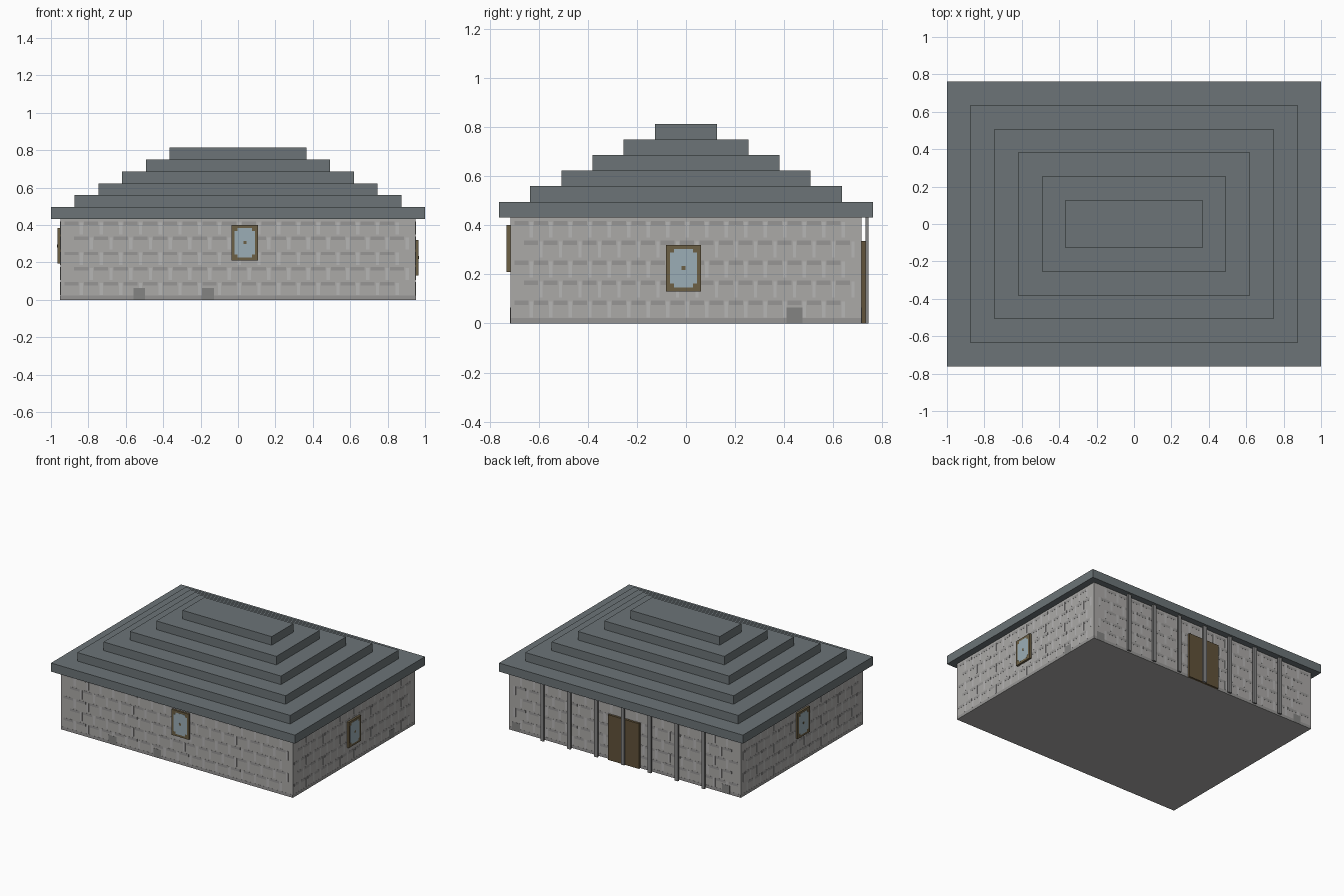
import bpy, bmesh

if "Cube" in bpy.data.objects:
    bpy.data.objects.remove(bpy.data.objects["Cube"])

WX, WY, WH = 0.95, 0.715, 0.432      # wall half sizes and height


def material(name, r, g, b):
    m = bpy.data.materials.new(name)
    m.diffuse_color = (r, g, b, 1)
    m.use_nodes = True
    m.node_tree.nodes["Principled BSDF"].inputs["Base Color"].default_value = m.diffuse_color
    return m


STONE = material("stone", 0.41, 0.40, 0.39)
DARK = material("dark_stone", 0.31, 0.305, 0.30)
LIGHT = material("light_mortar", 0.47, 0.465, 0.46)
PATCH = material("patch_stone", 0.23, 0.23, 0.225)
SLATE = material("slate", 0.15, 0.175, 0.185)
POST = material("post_stone", 0.24, 0.24, 0.24)
WOOD = material("wood", 0.15, 0.115, 0.06)
DOOR = material("door_wood", 0.12, 0.085, 0.042)
GLASS = material("glass", 0.33, 0.42, 0.47)


def boxes(name, mat, spans):
    """One object made of axis-aligned boxes given as (x0,x1,y0,y1,z0,z1)."""
    bm = bmesh.new()
    for x0, x1, y0, y1, z0, z1 in spans:
        geo = bmesh.ops.create_cube(bm, size=1)
        for v in geo["verts"]:
            v.co = (x0 + (v.co.x + 0.5) * (x1 - x0),
                    y0 + (v.co.y + 0.5) * (y1 - y0),
                    z0 + (v.co.z + 0.5) * (z1 - z0))
    me = bpy.data.meshes.new(name)
    bm.to_mesh(me)
    bm.free()
    me.materials.append(mat)
    ob = bpy.data.objects.new(name, me)
    bpy.context.collection.objects.link(ob)
    return ob


def on_wall(side, a0, a1, z0, z1, d, back=0.0):
    """Box on a wall: a runs along the wall, depth goes from back out to d."""
    if side == "front":
        return (a0, a1, -WY - d, -WY - back, z0, z1)
    if side == "back":
        return (a0, a1, WY + back, WY + d, z0, z1)
    if side == "right":
        return (WX + back, WX + d, a0, a1, z0, z1)
    return (-WX - d, -WX - back, a0, a1, z0, z1)


# Walls
boxes("walls", STONE, [(-WX, WX, -WY, WY, 0, WH)])

# Stepped roof, each tier smaller than the one below
for i in range(6):
    x, y = 1.0 - i * 0.127, 0.762 - i * 0.127
    z = 0.432 + i * 0.0635
    boxes(f"roof_tier_{i + 1}", SLATE, [(-x, x, -y, y, z, z + 0.0635)])

# Brick pattern: dark joints below each course, pale upright joints, dark foot
for side, half in (("front", WX), ("back", WX), ("right", WY), ("left", WY)):
    step = 2 * half / 18
    dark = [on_wall(side, -half, half, 0, 0.022, 0.0008)]
    pale = []
    for row in range(5):
        z = 0.085 + row * 0.081
        shift = 0.5 * (row % 2)
        for k in range(17):
            a = -half + (k + 0.2 + shift) * step
            dark.append(on_wall(side, a, a + 0.72 * step, z - 0.009, z + 0.009, 0.0008))
            a += 0.78 * step
            pale.append(on_wall(side, a, a + 0.17 * step, z - 0.06, z + 0.005, 0.0008))
    boxes(side + "_brick_joints", DARK, dark)
    boxes(side + "_mortar", LIGHT, pale)

# Dark stones along the foot of the walls
boxes("foot_stones", PATCH, [
    on_wall(s, a, a + 0.064, 0, 0.064, 0.0014)
    for s, a in (("front", -0.56), ("front", -0.193), ("right", 0.41),
                 ("back", 0.86), ("back", -0.86))])

# Windows: wooden frame, notched pane, central knob
for side, c, zc in (("front", 0.037, 0.305), ("right", -0.01, 0.225), ("left", 0.0, 0.288)):
    boxes(side + "_window_frame", WOOD,
          [on_wall(side, c - 0.071, c + 0.071, zc - 0.095, zc + 0.095, 0.0155)])
    boxes(side + "_window_pane", GLASS, [
        on_wall(side, c - w, c + w, zc - h, zc + h, 0.0163, 0.015)
        for w, h in ((0.055, 0.063), (0.039, 0.079))])
    boxes(side + "_window_knob", WOOD,
          [on_wall(side, c - 0.008, c + 0.008, zc - 0.008, zc + 0.008, 0.017, 0.015)])

# Double door on the back
boxes("door", DOOR, [on_wall("back", -0.127, 0.127, 0, 0.335, 0.017)])

# Row of slim posts standing just off the back wall, one in front of the door
for i in range(-3, 4):
    x = i * 0.22
    boxes(f"post_{i + 4}", POST,
          [on_wall("back", x - 0.0135, x + 0.0135, 0, WH, 0.029, 0.016)])
